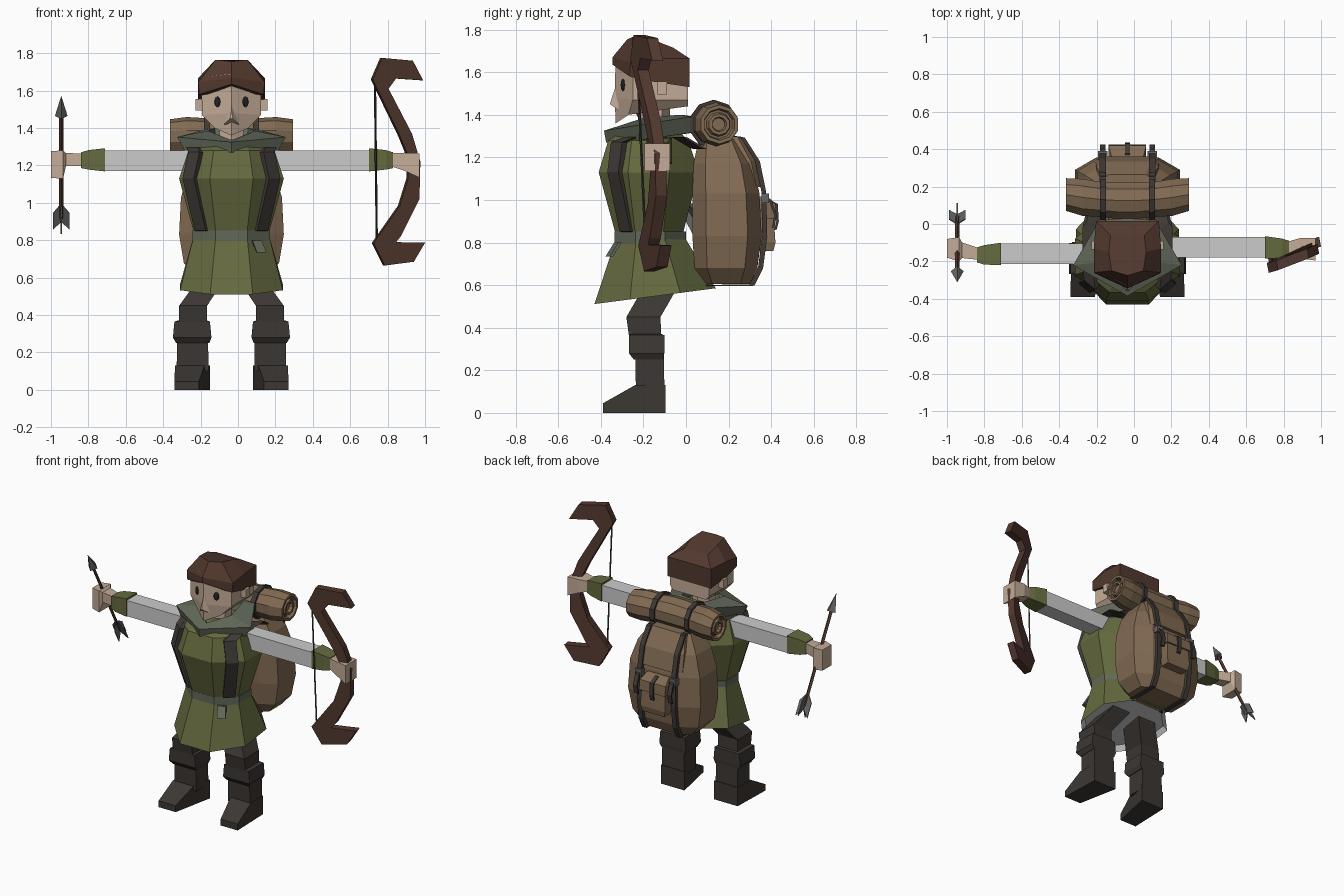
import bpy, bmesh, math
from mathutils import Vector

if "Cube" in bpy.data.objects:
    bpy.data.objects.remove(bpy.data.objects["Cube"])

CX = -0.035  # body centre line


def mat(name, r, g, b):
    m = bpy.data.materials.new(name)
    m.diffuse_color = (r, g, b, 1)
    m.use_nodes = True
    m.node_tree.nodes["Principled BSDF"].inputs["Base Color"].default_value = m.diffuse_color
    return m


GREEN = mat("green_cloth", .13, .145, .05)
COWL = mat("cowl_cloth", .12, .14, .10)
SKIN = mat("skin", .55, .41, .31)
HAIR = mat("hair", .085, .04, .028)
DARK = mat("dark_leather", .045, .038, .033)
PACK = mat("canvas", .22, .145, .085)
STRAP = mat("strap", .05, .042, .036)
METAL = mat("metal", .13, .13, .13)
BLACK = mat("eye", .02, .02, .02)


def skin(name, rings, m=None, cap0=True, cap1=True, closed=False):
    """Join a sequence of equal-length point rings into a flat-faced solid."""
    bm = bmesh.new()
    vs = [[bm.verts.new(p) for p in r] for r in rings]
    n = len(vs[0])
    pairs = list(zip(vs, vs[1:])) + ([(vs[-1], vs[0])] if closed else [])
    for a, b in pairs:
        for i in range(n):
            j = (i + 1) % n
            bm.faces.new((a[i], a[j], b[j], b[i]))
    if cap0 and not closed:
        bm.faces.new(vs[0])
    if cap1 and not closed:
        bm.faces.new(vs[-1])
    bmesh.ops.recalc_face_normals(bm, faces=bm.faces)
    me = bpy.data.meshes.new(name)
    bm.to_mesh(me)
    bm.free()
    ob = bpy.data.objects.new(name, me)
    bpy.context.collection.objects.link(ob)
    if m:
        me.materials.append(m)
    return ob


def octa(z, rx, y0, y1, k=.414, slope=0):
    cy, ry = (y0 + y1) / 2, (y1 - y0) / 2
    pts = [(1, -k), (1, k), (k, 1), (-k, 1), (-1, k), (-1, -k), (-k, -1), (k, -1)]
    return [(CX + rx * u, cy + ry * v, z + slope * (cy + ry * v)) for u, v in pts]


def rect_z(z, cx, cy, hx, hy):
    return [(cx - hx, cy - hy, z), (cx + hx, cy - hy, z), (cx + hx, cy + hy, z), (cx - hx, cy + hy, z)]


def rect_x(x, cy, cz, hy, hz):
    return [(x, cy - hy, cz - hz), (x, cy + hy, cz - hz), (x, cy + hy, cz + hz), (x, cy - hy, cz + hz)]


def box(name, x0, x1, y0, y1, z0, z1, m=None):
    cx, cy, hx, hy = (x0 + x1) / 2, (y0 + y1) / 2, (x1 - x0) / 2, (y1 - y0) / 2
    return skin(name, [rect_z(z0, cx, cy, hx, hy), rect_z(z1, cx, cy, hx, hy)], m)


def ribbon(name, pts, w, n, m, t=.015):
    """Strap through pts, half-width vector w, thickened along n."""
    w, n = Vector(w), Vector(n).normalized() * t
    return skin(name, [[Vector(p) - w - n, Vector(p) + w - n, Vector(p) + w + n, Vector(p) - w + n]
                       for p in pts], m)


def rod(name, a, b, r, m, sides=4, r2=None):
    a, b = Vector(a), Vector(b)
    d = (b - a).normalized()
    u = d.cross(Vector((1, 0, 0))).normalized() if abs(d.x) < .9 else Vector((0, 1, 0))
    v = d.cross(u)
    r2 = r if r2 is None else r2
    ang = [2 * math.pi * i / sides for i in range(sides)]
    return skin(name, [[c + (u * math.cos(t) + v * math.sin(t)) * q for t in ang] for c, q in ((a, r), (b, r2))], m)


def sym(half):
    """Ring from front-centre point plus right-hand points (x is offset from centre)."""
    f, rest = half[0], half[1:]
    left = [(-x, y, z) for x, y, z in reversed(rest) if x > 0]
    return [(CX + x, y, z) for x, y, z in [f] + rest + left]


# Tunic, skirt and belt
skin("tunic", [octa(.82, .195, -.325, -.02), octa(1.13, .28, -.41, .06),
               octa(1.28, .23, -.365, .01), octa(1.34, .13, -.27, -.05)], GREEN)
HEM = octa(.567, .275, -.43, .14, slope=.13)
skin("skirt", [octa(.83, .2, -.325, -.01), HEM], GREEN, cap1=False)
skin("skirt_lining", [octa(.60, .25, -.40, .11, slope=.13), HEM], None, cap1=False)
skin("belt", [octa(.785, .207, -.335, .0), octa(.852, .207, -.335, .0)], COWL)
ribbon("belt_tail", [(.10, -.32, .80), (.125, -.36, .735)], (.025, .01, 0), (.3, -1, 0), COWL, .008)

# Cowl around the shoulders
outer = [(0, -.385, 1.325), (.29, -.22, 1.352), (.15, .02, 1.39), (0, .03, 1.392)]
lower = [(0, -.375, 1.27), (.25, -.22, 1.28), (.14, .02, 1.315), (0, .03, 1.315)]
inner = [(0, -.30, 1.335), (.125, -.20, 1.385), (.09, -.03, 1.40), (0, -.02, 1.40)]
well = [(0, -.26, 1.30), (.10, -.19, 1.32), (.08, -.05, 1.33), (0, -.05, 1.33)]
skin("cowl", [sym(r) for r in (lower, outer, inner, well)], COWL)

# Head, hair, face
rod("neck", (CX, -.15, 1.27), (CX, -.15, 1.45), .075, SKIN, 6)
skin("head", [sym([(0, -.33, 1.36), (.09, -.27, 1.40), (.13, .01, 1.44)]),
              sym([(0, -.335, 1.48), (.158, -.25, 1.47), (.15, .01, 1.47)]),
              sym([(0, -.33, 1.69), (.16, -.25, 1.67), (.15, .01, 1.66)])], SKIN)
skin("hair", [sym([(0, -.345, 1.635), (.172, -.265, 1.58), (.178, -.15, 1.555), (.168, .016, 1.53)]),
              sym([(0, -.345, 1.67), (.178, -.26, 1.645), (.18, -.13, 1.665), (.168, .016, 1.665)]),
              sym([(0, -.275, 1.755), (.085, -.25, 1.765), (.10, -.15, 1.75), (.09, -.06, 1.715)])], HAIR)
skin("nose", [[(CX - .04, -.315, 1.42), (CX + .04, -.315, 1.42), (CX, -.325, 1.55)],
              [(CX - .008, -.357, 1.45), (CX + .008, -.357, 1.45), (CX, -.345, 1.49)]], SKIN)
for s in (-1, 1):
    bpy.ops.mesh.primitive_uv_sphere_add(segments=8, ring_count=6, location=(CX + s * .075, -.296, 1.54))
    eye = bpy.context.object
    eye.name = "eye"
    eye.scale = (.018, .008, .029)
    eye.rotation_euler = (0, 0, s * .48)
    eye.data.materials.append(BLACK)
    box("ear", CX + s * .17 - .022, CX + s * .17 + .022, -.135, -.09, 1.495, 1.555, SKIN)

# Arms, cuffs and hands (side, arm end x, arm centre y)
for s, xe, y in ((-1, .71, -.16), (1, .70, -.125)):
    skin("arm", [rect_x(s * .15, y, 1.225, .055, .055), rect_x(s * xe, y, 1.225, .055, .055)])
    skin("sleeve_cuff", [rect_x(s * xe, y, 1.23, .06, .062), rect_x(s * (xe + .09), y - .005, 1.23, .052, .052),
                         rect_x(s * (xe + .13), y - .005, 1.228, .04, .042)], GREEN)
skin("left_hand", [rect_x(-.83, -.16, 1.23, .032, .033), rect_x(-.92, -.14, 1.232, .042, .035),
                   rect_x(-.935, -.135, 1.205, .065, .075), rect_x(-1.0, -.13, 1.205, .05, .072)], SKIN)
skin("right_hand", [rect_x(.82, -.13, 1.23, .035, .035), rect_x(.89, -.13, 1.22, .055, .048),
                    rect_x(.97, -.135, 1.20, .06, .065)], SKIN)

# Legs and boots
for s in (-1, 1):
    leg = lambda z, dx, y, hx, hy: rect_z(z, CX + s * dx, y, hx, hy)
    skin("trouser_leg", [leg(.70, .09, -.10, .08, .08), leg(.58, .115, -.125, .07, .08),
                         leg(.45, .205, -.20, .075, .08), leg(.34, .205, -.19, .075, .075)], DARK)
    skin("boot_cuff", [leg(.25, .207, -.175, .088, .07), leg(.28, .21, -.185, .103, .083),
                       leg(.365, .21, -.185, .095, .083), leg(.37, .21, -.185, .08, .07)], DARK)
    skin("boot_shaft", [leg(.10, .208, -.168, .085, .067), leg(.30, .208, -.172, .083, .067)], DARK)
    side = [(-.097, 0), (-.39, 0), (-.39, .045), (-.24, .13), (-.097, .13)]
    skin("boot_foot", [[(CX + s * (dx + k * (-.1 - y)), y, z) for y, z in side]
                       for dx, k in ((.116, .2), (.297, .03))], DARK)
    # Shoulder straps on the chest
    ribbon("shoulder_strap", [(CX + s * x, y, z) for x, y, z in (
        (.18, .06, 1.24), (.20, -.03, 1.295), (.20, -.25, 1.295), (.192, -.315, 1.27),
        (.222, -.332, 1.13), (.158, -.275, .85))], (s * .03, .026, 0), (s * .65, -.76, .1), STRAP)

# Backpack body with lid, pocket and side pouches
skin("pack_body", [octa(.605, .19, .08, .30, .6), octa(.68, .255, .04, .335, .6), octa(.83, .28, .03, .355, .6),
                   octa(1.03, .27, .03, .345, .6), octa(1.17, .225, .035, .315, .6),
                   octa(1.285, .15, .06, .25, .6)], PACK)
skin("pack_lid", [octa(1.06, .17, .12, .362, .75), octa(1.18, .165, .1, .335, .75),
                  octa(1.295, .13, .09, .265, .75)], PACK)
skin("pack_pocket", [rect_z(.76, CX, .36, .085, .05), rect_z(.80, CX, .36, .095, .06),
                     rect_z(.95, CX, .355, .09, .055)], PACK)
skin("pocket_flap", [rect_z(.91, CX, .37, .1, .055), rect_z(.98, CX, .36, .1, .06),
                     rect_z(1.015, CX, .33, .085, .03)], PACK)
ribbon("pocket_strap", [(CX, .37, 1.01), (CX, .425, .98), (CX, .43, .90), (CX, .42, .86)],
       (.014, 0, 0), (0, 1, .2), STRAP, .006)

# Bedroll, bent backwards at the ends, with rolled ends
def roll_ring(x, r):
    y = .125 + .3 * x * x
    return [(CX + x, y + r * math.cos(a), 1.355 + r * math.sin(a))
            for a in (math.pi * (i + .5) / 5 for i in range(10))]


half = [(.305, .03), (.325, .035), (.325, .05), (.30, .058), (.30, .068), (.328, .075), (.328, .092),
        (.24, .104), (.14, .098), (.05, .104)]
skin("bedroll", [roll_ring(-x, r) for x, r in half] + [roll_ring(x, r) for x, r in reversed(half)], PACK)

# Pack straps: bands round the bedroll, long straps and buckles
for s in (-1, 1):
    x = s * .132
    skin("bedroll_strap", [roll_ring(x - .016, .1), roll_ring(x - .016, .115),
                           roll_ring(x + .016, .115), roll_ring(x + .016, .1)], STRAP, closed=True)
    ribbon("pack_strap", [(CX + x, y, z) for y, z in (
        (.20, 1.30), (.265, 1.295), (.335, 1.185), (.365, 1.04), (.37, .83), (.35, .68), (.31, .60), (.09, .598))],
        (.017, 0, 0), (0, 1, -.25), STRAP, .012)
    ribbon("strap_end", [(CX + x, y, z) for y, z in ((.365, 1.02), (.395, 1.0), (.42, .93), (.41, .87))],
           (.015, 0, 0), (0, 1, .2), STRAP, .006)
    box("strap_buckle", CX + x - .026, CX + x + .026, .355, .39, .985, 1.03, METAL)

# Arrow held in the left hand
AX = -.945
tip, tail = Vector((AX, -.31, 1.57)), Vector((AX, .05, .90))
d = (tip - tail).normalized()
rod("arrow_shaft", tail + d * .02, tip - d * .08, .012, HAIR)
rod("arrow_head", tip - d * .12, tip, .034, METAL, 4, .001)
side = d.cross(Vector((1, 0, 0)))
for v in (Vector((1, 0, 0)) * .045, side * .045):
    t = d.cross(v).normalized() * .003
    prof = [tail + d * .11, tail + d * .05 + v, tail - d * .05 + v, tail, tail - d * .05 - v, tail + d * .05 - v]
    skin("arrow_fletching", [[p - t for p in prof], [p + t for p in prof]], METAL)

# Recurve bow in the right hand: flat outline, yawed and leaning
OUT = [(.765, 1.775), (.93, 1.76), (.985, 1.655), (.84, 1.665), (.80, 1.61), (.925, 1.37), (.97, 1.22),
       (.965, 1.02), (.865, .82), (.84, .79), (.995, .787), (.935, .685), (.78, .665), (.72, .785),
       (.86, .985), (.905, 1.13), (.905, 1.25), (.86, 1.36), (.715, 1.66)]


def bow_pt(x, z, off):
    return (x - .2 * off, -.215 + .38 * (x - .72) - .04 * (z - 1.2) + off, z)


skin("bow", [[bow_pt(x, z, o) for x, z in OUT] for o in (-.026, .026)], HAIR)
rod("bow_string", bow_pt(.732, 1.67, 0), bow_pt(.742, .79, 0), .006, STRAP)
